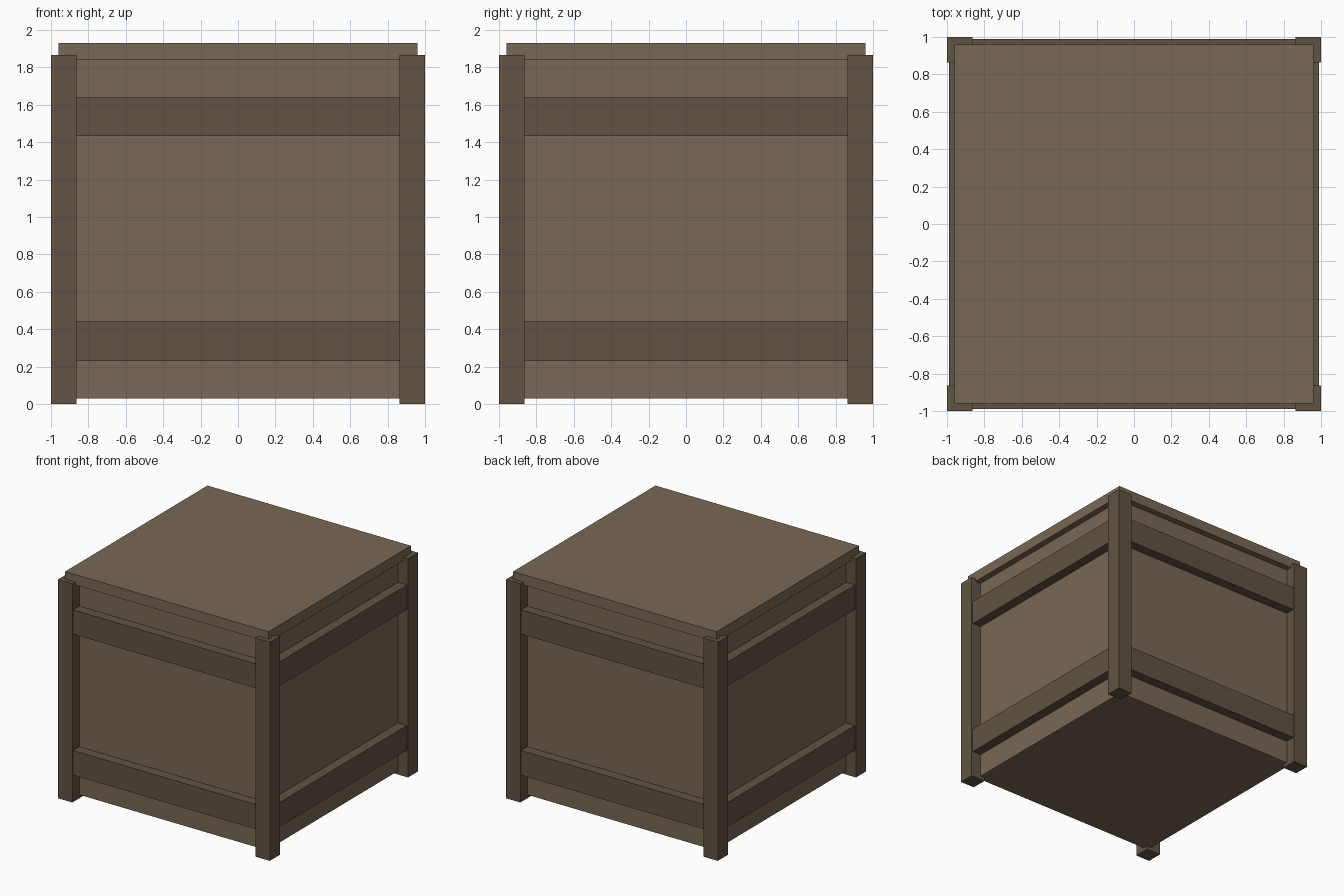
import bpy

if "Cube" in bpy.data.objects:
    bpy.data.objects.remove(bpy.data.objects["Cube"])


def material(name, color):
    m = bpy.data.materials.new(name)
    m.diffuse_color = color
    m.use_nodes = True
    m.node_tree.nodes["Principled BSDF"].inputs["Base Color"].default_value = m.diffuse_color
    return m


panel_wood = material("panel_wood", (0.19, 0.14, 0.09, 1))
frame_wood = material("frame_wood", (0.12, 0.088, 0.057, 1))


def box(name, x, y, z, mat):
    """Axis-aligned box from (min, max) ranges."""
    ranges = (x, y, z)
    bpy.ops.mesh.primitive_cube_add(size=1, location=[(a + b) / 2 for a, b in ranges])
    ob = bpy.context.object
    ob.name = name
    ob.scale = [b - a for a, b in ranges]
    bpy.ops.object.transform_apply(location=False, rotation=False, scale=True)
    ob.data.materials.append(mat)
    return ob


BODY, LID, RAIL, POST_IN = 0.906, 0.96, 0.99, 0.864

# Crate body and lid
box("body", (-BODY, BODY), (-BODY, BODY), (0.03, 1.84), panel_wood)
box("lid", (-LID, LID), (-LID, LID), (1.84, 1.93), panel_wood)

# Corner posts
for sx, side in ((-1, "left"), (1, "right")):
    for sy, end in ((-1, "front"), (1, "back")):
        box(f"{end}_{side}_post", sorted((sx, sx * POST_IN)),
            sorted((sy, sy * POST_IN)), (0, 1.866), frame_wood)

# Lower and upper rails on all four sides
for level, z in (("lower", (0.23, 0.44)), ("upper", (1.433, 1.64))):
    span = (-POST_IN, POST_IN)
    for s, end, side in ((-1, "front", "left"), (1, "back", "right")):
        depth = sorted((s * BODY, s * RAIL))
        box(f"{level}_{end}_rail", span, depth, z, frame_wood)
        box(f"{level}_{side}_rail", depth, span, z, frame_wood)
